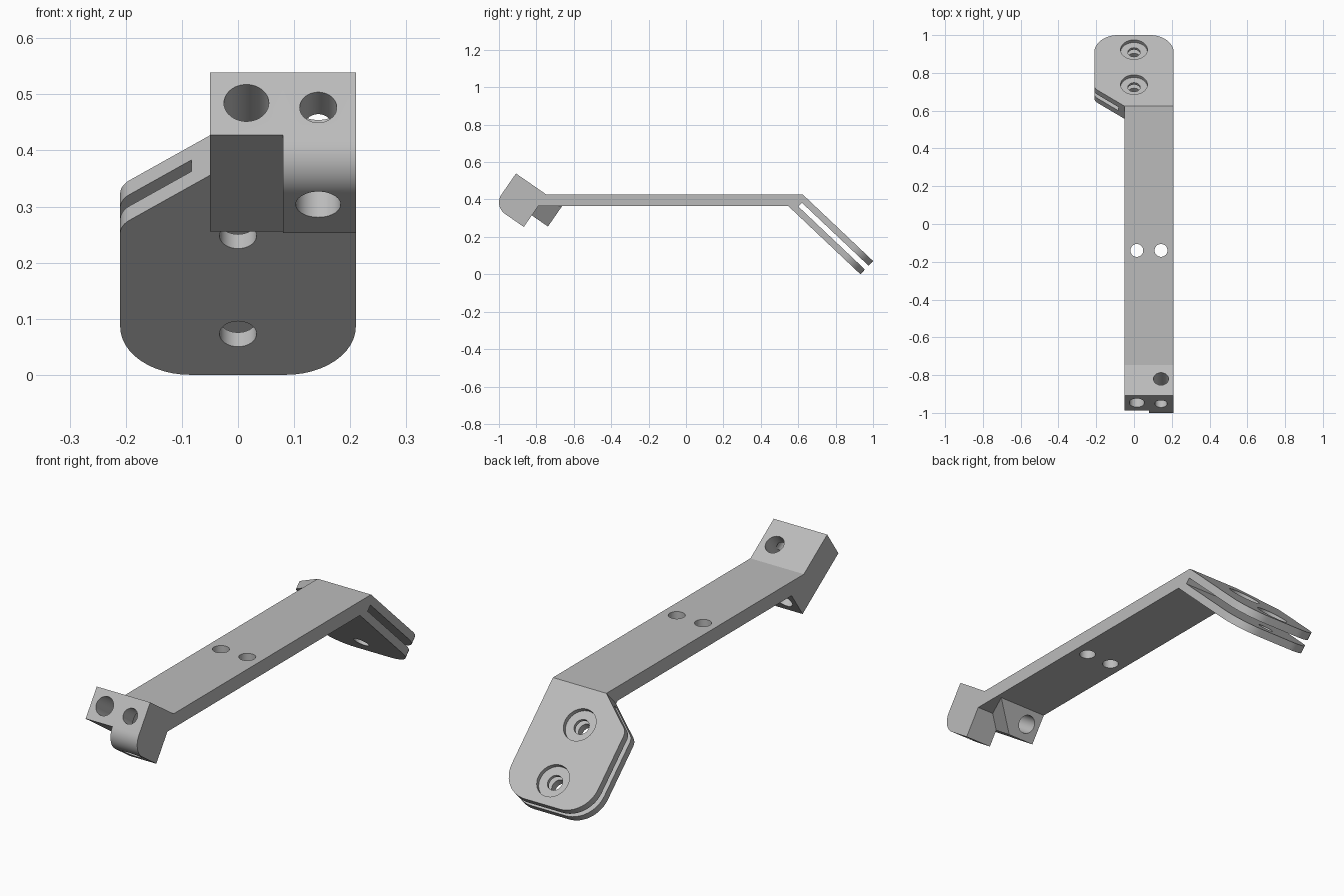
import bpy, bmesh, math
from mathutils import Vector

if "Cube" in bpy.data.objects:
    bpy.data.objects.remove(bpy.data.objects["Cube"])

grey = bpy.data.materials.new("plain_grey")
grey.diffuse_color = (0.5, 0.5, 0.5, 1)
grey.use_nodes = True
grey.node_tree.nodes["Principled BSDF"].inputs["Base Color"].default_value = grey.diffuse_color
X = Vector((1, 0, 0))


def prism(name, pts, origin, e1, e2, e3, a, b):
    """Extrude a 2D profile (e1, e2) along e3 from a to b."""
    bm = bmesh.new()
    base = [bm.verts.new(origin + e1 * p[0] + e2 * p[1] + e3 * a) for p in pts]
    face = bm.faces.new(base)
    ext = bmesh.ops.extrude_face_region(bm, geom=[face])["geom"]
    verts = [v for v in ext if isinstance(v, bmesh.types.BMVert)]
    bmesh.ops.translate(bm, verts=verts, vec=e3 * (b - a))
    bmesh.ops.recalc_face_normals(bm, faces=bm.faces)
    me = bpy.data.meshes.new(name)
    bm.to_mesh(me)
    bm.free()
    me.materials.append(grey)
    ob = bpy.data.objects.new(name, me)
    bpy.context.collection.objects.link(ob)
    return ob


def circle(cx, cy, r, n=40):
    return [(cx + r * math.cos(2 * math.pi * i / n), cy + r * math.sin(2 * math.pi * i / n))
            for i in range(n)]


def rounded(corners, steps=12):
    """Polygon from (x, y, radius) corners, with filleted corners."""
    out = []
    for i, (x, y, r) in enumerate(corners):
        p = Vector((x, y))
        if r == 0:
            out.append((x, y))
            continue
        d0 = (Vector(corners[i - 1][:2]) - p).normalized()
        d1 = (Vector(corners[(i + 1) % len(corners)][:2]) - p).normalized()
        half = d0.angle(d1) / 2
        c = p + (d0 + d1).normalized() * (r / math.sin(half))
        s = p + d0 * (r / math.tan(half)) - c
        e = p + d1 * (r / math.tan(half)) - c
        sweep = s.angle(e)
        for k in range(steps + 1):
            t = k / steps
            q = c + (s * math.sin((1 - t) * sweep) + e * math.sin(t * sweep)) / math.sin(sweep)
            out.append((q.x, q.y))
    return out


def boolean(target, other, op):
    m = target.modifiers.new(op, "BOOLEAN")
    m.operation, m.solver, m.object = op, "EXACT", other
    bpy.context.view_layer.objects.active = target
    bpy.ops.object.modifier_apply(modifier=m.name)
    bpy.data.objects.remove(other)


# Local frames: slanted rear plates and tilted front block
a = math.radians(43.4)
PO = Vector((0, 0.624, 0.427))
PD = Vector((0, math.cos(a), -math.sin(a)))
PN = Vector((0, -math.sin(a), -math.cos(a)))
b = math.radians(34.7)
BO = Vector((0, -0.909, 0.539))
U = Vector((0, math.cos(b), -math.sin(b)))
V = Vector((0, -math.sin(b), -math.cos(b)))
T = 0.098                                   # rear plate stack thickness
O, Y, Z = Vector((0, 0, 0)), Vector((0, 1, 0)), Vector((0, 0, 1))

# Long arm
low = PO + PN * T
top = BO + U * 0.197
arm = prism("bracket_arm", [(top.y, top.z), (-0.84, 0.365), (0.547, 0.365),
                            (low.y, low.z), (PO.y, PO.z)], O, Y, Z, X, -0.05, 0.21)

# Rear plate stack with chamfered and rounded outline
outline = rounded([(0.21, 0, 0), (0.21, 0.5175, 0.125), (-0.21, 0.5175, 0.125),
                   (-0.21, 0.13, 0.045), (-0.05, 0, 0)])
plates = prism("rear_plates", outline, PO, X, PD, PN, 0, T)

# Front block, narrow side with rear tab, and sloped tab flare
narrow = prism("front_block_narrow", [(0, 0), (0.302, 0), (0.302, 0.136), (0, 0.136)],
               BO, U, V, X, -0.05, 0.08)
wide = prism("front_block_wide",
             rounded([(0, 0, 0), (0.197, 0, 0), (0.197, 0.211, 0), (0, 0.211, 0.075)]),
             BO, U, V, X, 0.08, 0.21)
flare = prism("tab_flare", [(0.08, 0), (0.19, 0), (0.08, 0.136)], BO, X, V, U, 0.15, 0.302)
for part in (plates, wide, narrow, flare):
    boolean(arm, part, "UNION")

# Slot between the rear plates
boolean(arm, prism("slot_cutter", [(-0.4, 0.027), (0.4, 0.027), (0.4, 0.7), (-0.4, 0.7)],
                   PO, X, PD, PN, 0.035, 0.063), "DIFFERENCE")

# Holes: (x, second coordinate, radius, frame, depth range)
rear, front, down, vert = (PO, X, PD, PN), (BO, X, V, U), (BO, X, U, V), (O, X, Y, Z)
holes = [(0.015, -0.14, 0.034, vert, 0.3, 0.5), (0.143, -0.14, 0.034, vert, 0.3, 0.5),
         (0.015, 0.066, 0.04, front, -0.05, 0.35), (0.143, 0.0756, 0.033, front, -0.05, 0.11),
         (0.143, 0.1085, 0.04, down, -0.05, 0.3)]
for s in (0.157, 0.4115):
    holes += [(0, s, 0.033, rear, -0.05, 0.15), (0, s, 0.071, rear, -0.05, 0.02)]
for x, y, r, frame, d0, d1 in holes:
    boolean(arm, prism("hole_cutter", circle(x, y, r), *frame, d0, d1), "DIFFERENCE")

bpy.ops.object.select_all(action="DESELECT")
arm.select_set(True)
bpy.context.view_layer.objects.active = arm
bpy.ops.object.shade_smooth_by_angle(angle=math.radians(30))
